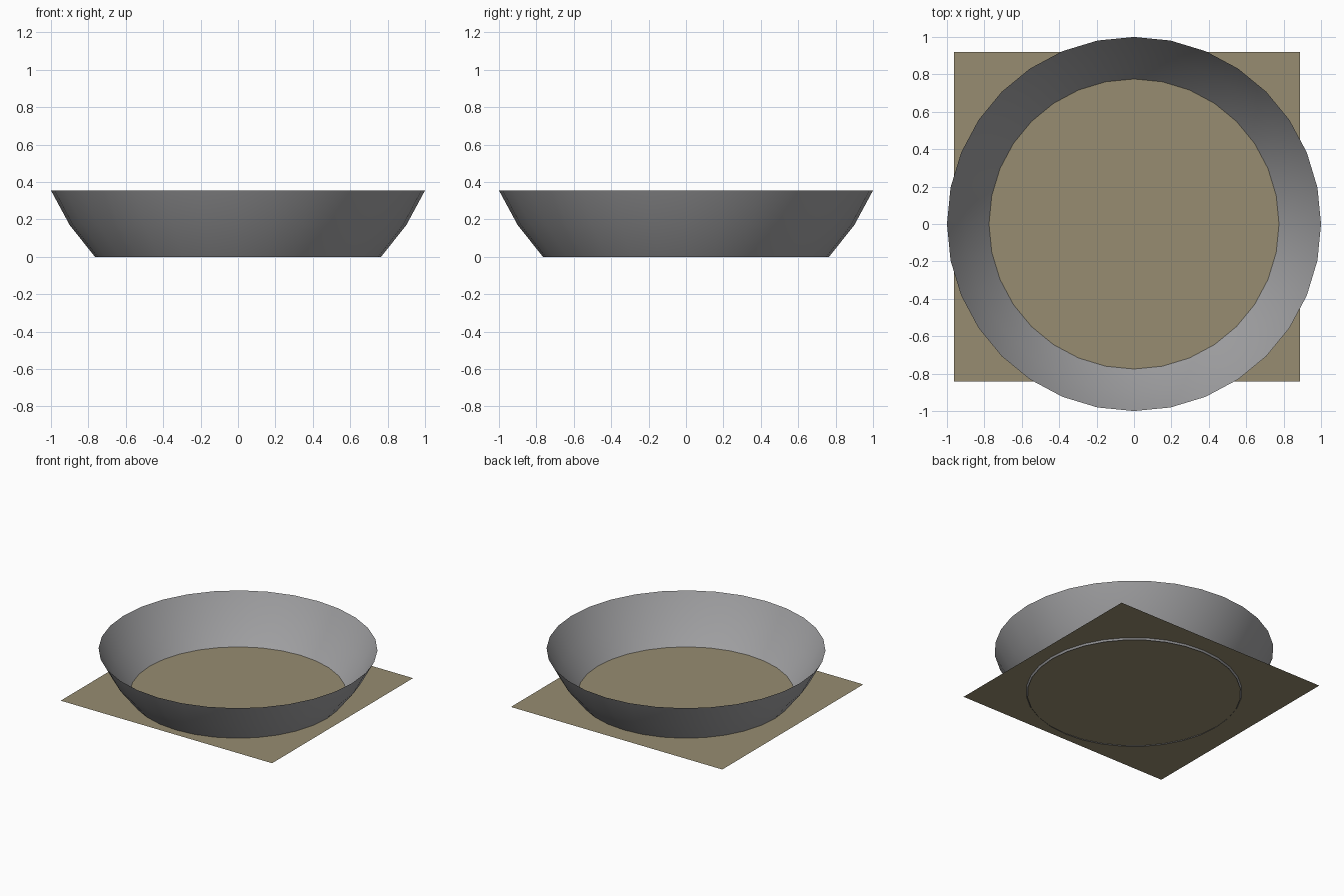
import bpy, bmesh, math

if "Cube" in bpy.data.objects:
    bpy.data.objects.remove(bpy.data.objects["Cube"])

SIDES = 32


def material(name, rgb):
    m = bpy.data.materials.new(name)
    m.diffuse_color = (*rgb, 1.0)
    m.use_nodes = True
    m.node_tree.nodes["Principled BSDF"].inputs["Base Color"].default_value = m.diffuse_color
    return m


def add_object(name, bm, mat):
    mesh = bpy.data.meshes.new(name)
    bm.to_mesh(mesh)
    bm.free()
    mesh.materials.append(mat)
    obj = bpy.data.objects.new(name, mesh)
    bpy.context.collection.objects.link(obj)
    return obj


grey = material("grey metal", (0.36, 0.36, 0.37))
tan = material("tan sand", (0.31, 0.265, 0.165))

# Open flared bowl wall: a three-point profile swept round z
profile = [(0.765, 0.0), (0.90, 0.17), (1.0, 0.355)]
bm = bmesh.new()
rings = [[bm.verts.new((r * math.cos(2 * math.pi * i / SIDES),
                        r * math.sin(2 * math.pi * i / SIDES), z))
          for i in range(SIDES)] for r, z in profile]
for low, high in zip(rings, rings[1:]):
    for i in range(SIDES):
        j = (i + 1) % SIDES
        bm.faces.new((low[i], low[j], high[j], high[i])).smooth = True
add_object("bowl_wall", bm, grey)

# Flat square sheet just above the wall's lower edge, slightly off centre
bm = bmesh.new()
corners = [(-0.962, -0.842), (0.888, -0.842), (0.888, 0.92), (-0.962, 0.92)]
bm.faces.new([bm.verts.new((x, y, 0.013)) for x, y in corners])
add_object("base_sheet", bm, tan)
